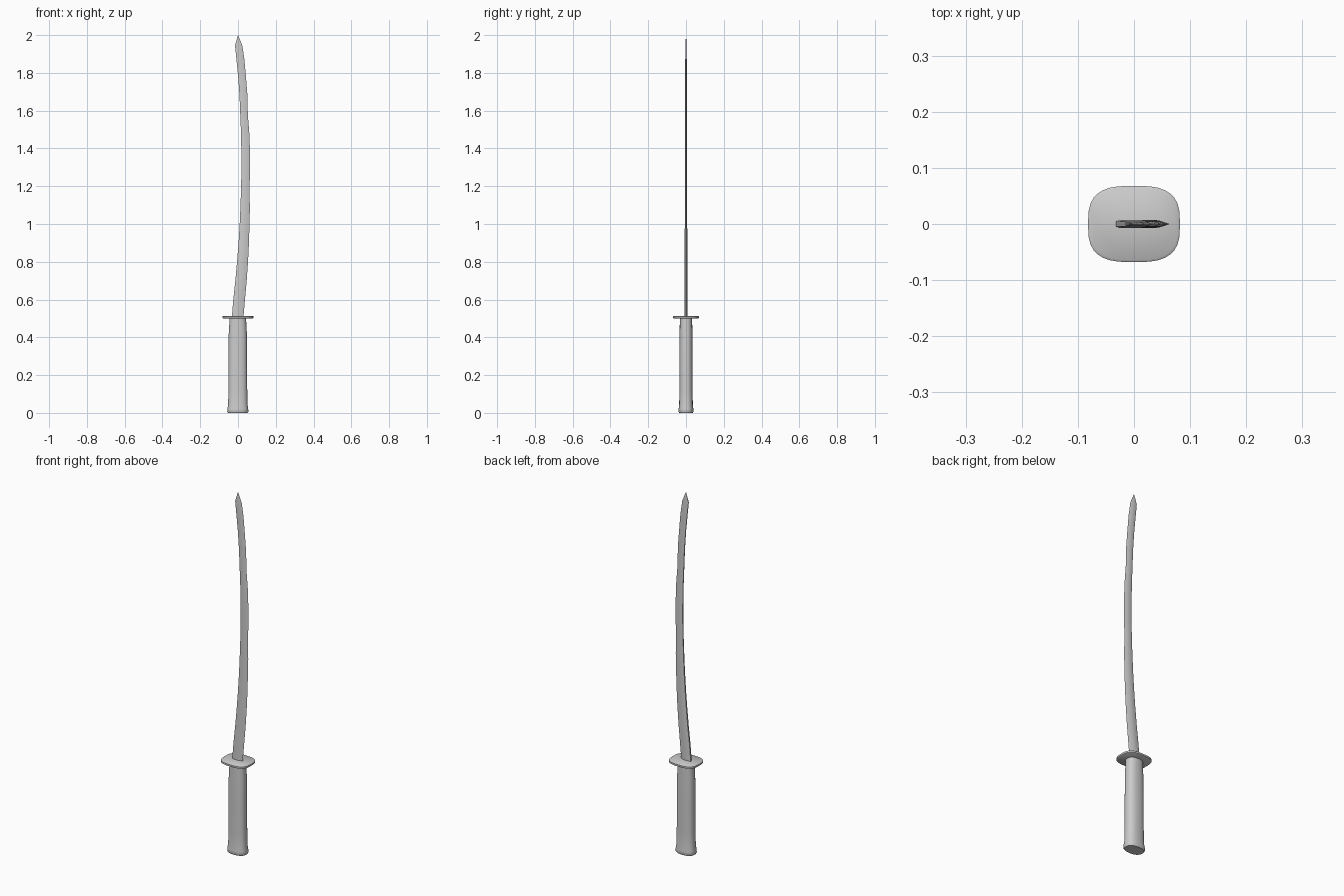
import bpy, bmesh
from math import cos, sin, pi, radians, copysign

if "Cube" in bpy.data.objects:
    bpy.data.objects.remove(bpy.data.objects["Cube"])


def loft(name, rings, tip=None, angle=40):
    """Skin a stack of equal-sized rings; close the top with a cap or a point."""
    bm = bmesh.new()
    loops = [[bm.verts.new(p) for p in ring] for ring in rings]
    n = len(loops[0])
    for a, b in zip(loops, loops[1:]):
        for i in range(n):
            j = (i + 1) % n
            bm.faces.new((a[i], a[j], b[j], b[i]))
    bm.faces.new(loops[0][::-1])
    if tip:
        t = bm.verts.new(tip)
        for i in range(n):
            bm.faces.new((loops[-1][i], loops[-1][(i + 1) % n], t))
    else:
        bm.faces.new(loops[-1])
    bmesh.ops.recalc_face_normals(bm, faces=bm.faces)
    me = bpy.data.meshes.new(name)
    bm.to_mesh(me)
    bm.free()
    ob = bpy.data.objects.new(name, me)
    bpy.context.collection.objects.link(ob)
    bpy.ops.object.select_all(action='DESELECT')
    ob.select_set(True)
    bpy.context.view_layer.objects.active = ob
    bpy.ops.object.shade_smooth_by_angle(angle=radians(angle))
    return ob


def oval(rx, ry, z, power, cx=0.0, n=32):
    """Rounded-rectangle ring (superellipse)."""
    e = 2 / power
    pts = []
    for i in range(n):
        c, s = cos(2 * pi * i / n), sin(2 * pi * i / n)
        pts.append((cx + rx * copysign(abs(c) ** e, c),
                    ry * copysign(abs(s) ** e, s), z))
    return pts


# Handle: gently waisted grip flaring into a pommel
loft("handle", [oval(rx, ry, z, 2.4, -0.001) for rx, ry, z in (
    (0.052, 0.036, 0.0), (0.056, 0.040, 0.006), (0.055, 0.039, 0.022),
    (0.051, 0.036, 0.045), (0.050, 0.035, 0.12), (0.049, 0.035, 0.28),
    (0.048, 0.034, 0.42), (0.045, 0.033, 0.47), (0.044, 0.033, 0.502))])

# Guard: thin rounded-square plate
loft("guard", [oval(rx, ry, z, 3) for rx, ry, z in (
    (0.078, 0.064, 0.499), (0.082, 0.068, 0.502),
    (0.082, 0.068, 0.511), (0.078, 0.064, 0.514))])

# Blade: curved, flat spine on -x and ground edge on +x
# (z, spine x, edge x, half thickness)
stations = (
    (0.50, -0.033, 0.028, 0.0075), (0.60, -0.025, 0.037, 0.0075),
    (0.70, -0.014, 0.046, 0.0075), (0.80, -0.005, 0.053, 0.007),
    (0.90, 0.003, 0.058, 0.007), (1.00, 0.009, 0.061, 0.0065),
    (1.09, 0.013, 0.063, 0.006), (1.18, 0.016, 0.060, 0.005),
    (1.27, 0.018, 0.064, 0.005), (1.37, 0.018, 0.064, 0.005),
    (1.48, 0.016, 0.060, 0.0045), (1.58, 0.012, 0.052, 0.0045),
    (1.68, 0.008, 0.050, 0.0045), (1.78, 0.001, 0.042, 0.004),
    (1.87, -0.008, 0.034, 0.004), (1.945, -0.016, 0.023, 0.0035))


def blade_ring(z, a, b, t):
    w = b - a
    half = ((a, t * 0.6), (a + 0.12 * w, t), (a + 0.65 * w, t))
    return ([(x, -y, z) for x, y in half] + [(b, 0, z)]
            + [(x, y, z) for x, y in reversed(half)])


loft("blade", [blade_ring(*s) for s in stations], tip=(0.0, 0, 2.0), angle=30)
